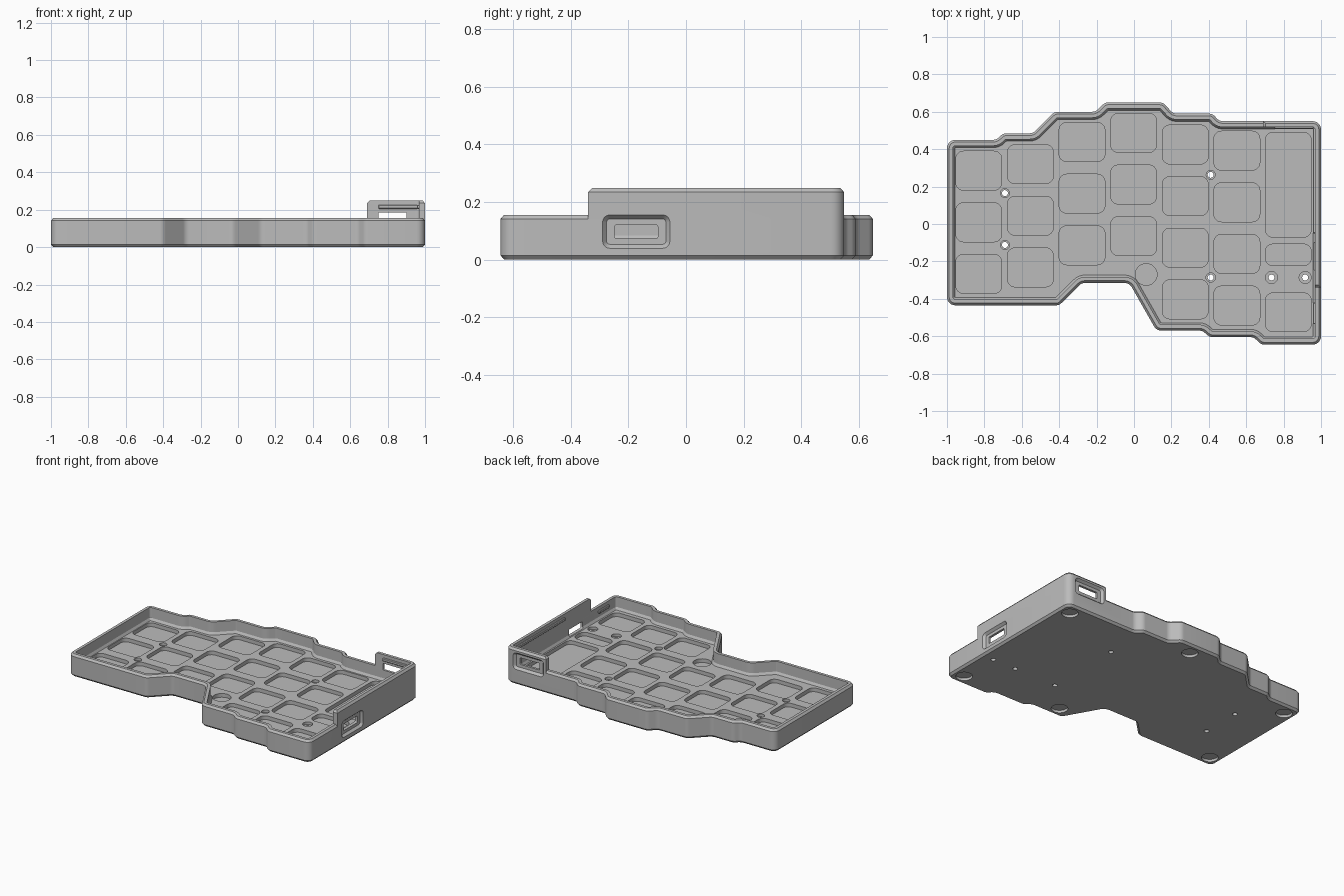
import bpy, bmesh, math
from mathutils import Vector

if "Cube" in bpy.data.objects:
    bpy.data.objects.remove(bpy.data.objects["Cube"])

grey = bpy.data.materials.new("case_grey")
grey.use_nodes = True
grey.diffuse_color = (0.5, 0.5, 0.5, 1)
grey.node_tree.nodes["Principled BSDF"].inputs["Base Color"].default_value = (0.5, 0.5, 0.5, 1)

# Case outline, counterclockwise
OUTLINE = [(-1, -.435), (-.4, -.435), (-.28, -.315), (-.025, -.315), (.12, -.57), (.365, -.57),
           (.405, -.605), (.64, -.605), (.68, -.645), (1, -.645), (1, .55), (.455, .55),
           (.42, .59), (.21, .59), (.155, .65), (-.155, .65), (-.205, .6), (-.425, .6),
           (-.54, .485), (-.7, .485), (-.735, .45), (-1, .45)]
FLOOR, POCKET, RIM, HIGH, WALL = .068, .042, .155, .248, .032


def ring(points, inset, radius, z, steps=6):
    """Inset a polygon and round its corners with concentric arcs."""
    pts = [Vector(p) for p in points]
    out = []
    for i, p in enumerate(pts):
        a = (p - pts[i - 1]).normalized()
        b = (pts[(i + 1) % len(pts)] - p).normalized()
        na, nb = Vector((-a.y, a.x)), Vector((-b.y, b.x))
        miter = (na + nb) / (1 + na.dot(nb))
        side = 1 if a.cross(b) > 0 else -1
        r = max(radius - side * inset, .004)
        centre = p + miter * (inset + side * r)
        for s in range(steps + 1):
            n = na.slerp(nb, s / steps)
            c = centre - n * side * r
            out.append(Vector((c.x, c.y, z)))
    return out


def circle(x, y, r, z, n=32):
    return [Vector((x + r * math.cos(t), y + r * math.sin(t), z))
            for t in (2 * math.pi * i / n for i in range(n))]


def rect(x, y, w, h):
    return [(x - w / 2, y - h / 2), (x + w / 2, y - h / 2), (x + w / 2, y + h / 2), (x - w / 2, y + h / 2)]


def loft(bm, rings, tube=False):
    loops = [[bm.verts.new(v) for v in r] for r in rings]
    pairs = list(zip(loops, loops[1:]))
    if tube:
        pairs.append((loops[-1], loops[0]))
    else:
        bm.faces.new(loops[0])
        bm.faces.new(loops[-1])
    for lo, hi in pairs:
        for i in range(len(lo)):
            j = (i + 1) % len(lo)
            bm.faces.new((lo[i], lo[j], hi[j], hi[i]))


def cylinder(bm, x, y, r, z0, z1):
    loft(bm, [circle(x, y, r, z0), circle(x, y, r, z1)])


def make(name, bm):
    bmesh.ops.recalc_face_normals(bm, faces=bm.faces)
    mesh = bpy.data.meshes.new(name)
    bm.to_mesh(mesh)
    bm.free()
    mesh.materials.append(grey)
    obj = bpy.data.objects.new(name, mesh)
    bpy.context.collection.objects.link(obj)
    return obj


def boolean(obj, cutter, operation='DIFFERENCE'):
    mod = obj.modifiers.new("cut", 'BOOLEAN')
    mod.operation, mod.object, mod.solver = operation, cutter, 'EXACT'
    graph = bpy.context.evaluated_depsgraph_get()
    graph.update()
    mesh = bpy.data.meshes.new_from_object(obj.evaluated_get(graph))
    obj.modifiers.clear()
    obj.data = mesh


def box(bm, lo, hi, bevel):
    start = set(bm.edges)
    x0, y0, z0 = lo
    x1, y1, z1 = hi
    corners = [(x0, y0), (x1, y0), (x1, y1), (x0, y1)]
    loft(bm, [[Vector((*c, z)) for c in corners] for z in (z0, z1)])
    edges = [e for e in bm.edges if e not in start]
    bmesh.ops.bevel(bm, geom=edges, offset=bevel, segments=1, affect='EDGES')


# Tray with chamfered rim and sloped foot around the floor
bm = bmesh.new()
loft(bm, [ring(OUTLINE, d, .045, z) for d, z in
          [(.013, 0), (0, .014), (0, RIM - .014), (.012, RIM), (WALL, RIM), (WALL, .084), (.042, FLOOR)]])
tray = make("tray", bm)

# Raised wall around the back corner on the left
bm = bmesh.new()
loft(bm, [ring(OUTLINE, d, .045, z) for d, z in
          [(0, RIM - .014), (0, HIGH - .014), (.012, HIGH), (WALL, HIGH), (WALL, RIM - .014)]], tube=True)
raised = make("raised_wall", bm)
bm = bmesh.new()
box(bm, (.69, -.34, .1), (1.3, .9, HIGH + .001), .014)
region = make("raised_region", bm)
boolean(raised, region, 'INTERSECT')

# Switch pockets, screw counterbores and foot recesses
bm = bmesh.new()
COLUMNS = [(.285, 3), (.32, 3), (.438, 3), (.487, 3), (.425, 4), (.392, 4)]
pockets = [(-.83 + .276 * col, top - .276 * row, .245, .208)
           for col, (top, count) in enumerate(COLUMNS) for row in range(count)]
pockets += [(.825, .21, .245, .56), (.825, -.165, .245, .115), (.825, -.472, .245, .206)]
for p in pockets:
    loft(bm, [ring(rect(*p), 0, .04, z) for z in (POCKET, FLOOR + .004)])
cylinder(bm, .065, -.27, .058, POCKET, FLOOR + .004)
SCREWS = [(-.69, .165, .024), (-.69, -.112, .024), (.41, .263, .024), (.41, -.286, .025),
          (.735, -.286, .032), (.915, -.286, .032)]
for x, y, r in SCREWS:
    cylinder(bm, x, y, r, .05, FLOOR + .004)
for x, y in [(.92, .47), (.92, -.565), (.2, -.49), (.02, .57), (-.92, .37), (-.92, -.355)]:
    cylinder(bm, x, y, .053, -.02, .018)
recesses = make("recess_cutter", bm)

# Flared port recesses and openings, plus screw holes
ports = [(lambda v: Vector((1 + v.z, v.x, v.y)), -.173, .097),
         (lambda v: Vector((v.x, .55 + v.z, v.y)), .825, .163)]
flares, holes = bmesh.new(), bmesh.new()
for place, u, v in ports:
    shape = rect(u, v, .234, .116)
    loft(flares, [[place(p) for p in ring(shape, d, .025, depth)]
                  for d, depth in [(.014, -.016), (0, 0), (0, .05)]])
    loft(holes, [[place(p) for p in ring(rect(u, v, .15, .046), 0, .006, depth)]
                 for depth in (-.04, .05)])
for x, y, r in SCREWS:
    cylinder(holes, x, y, .016, -.02, .1)
flares, holes = make("flare_cutter", flares), make("hole_cutter", holes)

boolean(tray, recesses)
for part in (tray, raised):
    boolean(part, flares)
    boolean(part, holes)
for helper in (region, recesses, flares, holes):
    bpy.data.objects.remove(helper)

# Snap ridges on the inner walls
bm = bmesh.new()
box(bm, (.75, .509, .205), (.96, .53, .226), .004)
box(bm, (.957, -.05, .205), (.98, .515, .226), .004)
box(bm, (.957, -.535, .11), (.98, -.42, .13), .004)
ridges = make("snap_ridges", bm)

# Smooth rounded corners, crisp chamfers
bpy.ops.object.select_all(action='DESELECT')
for obj in (tray, raised, ridges):
    obj.select_set(True)
bpy.context.view_layer.objects.active = tray
bpy.ops.object.shade_smooth_by_angle(angle=math.radians(30))
